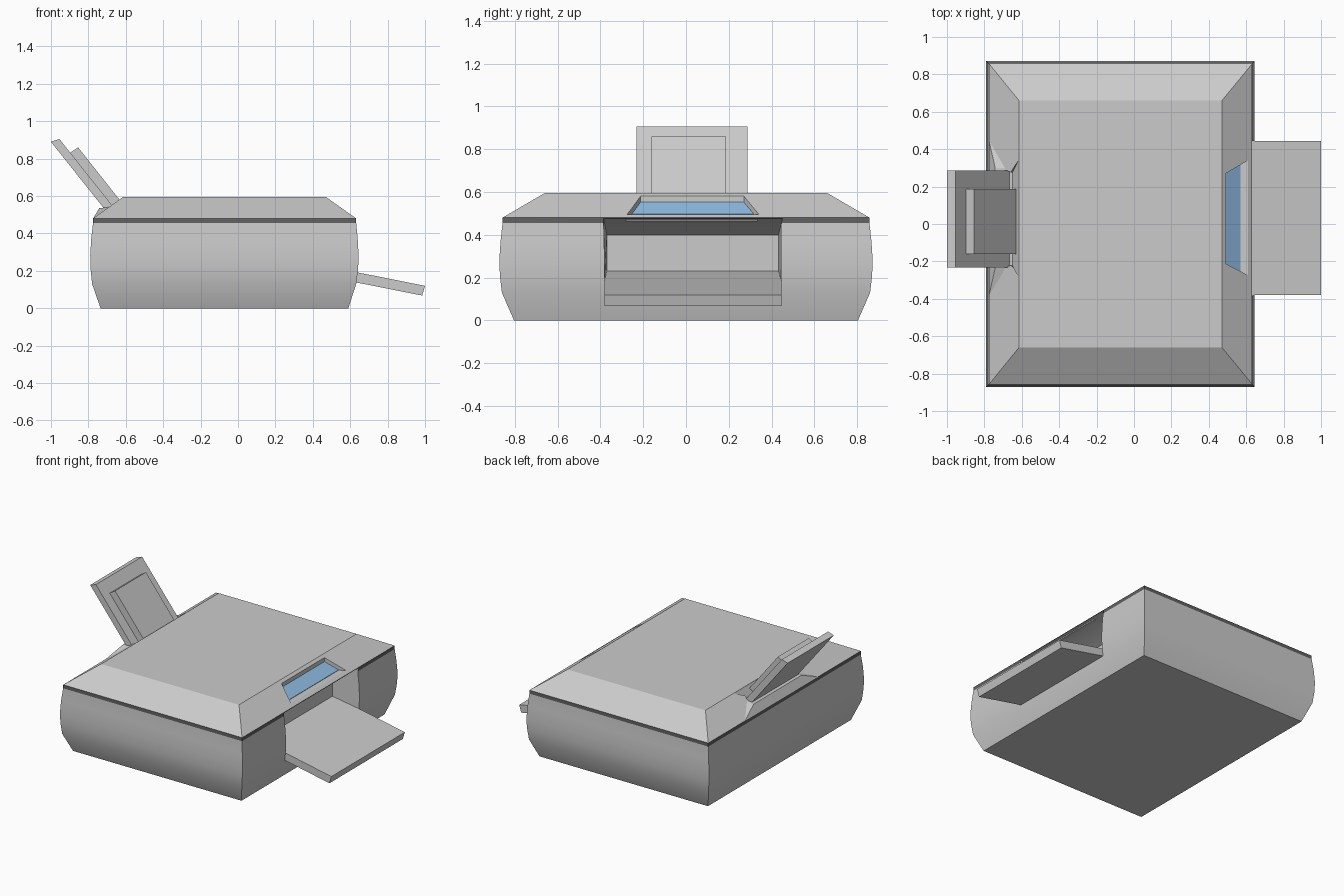
import bpy, bmesh, math

if "Cube" in bpy.data.objects:
    bpy.data.objects.remove(bpy.data.objects["Cube"])


def material(name, rgb):
    m = bpy.data.materials.new(name)
    m.diffuse_color = (*rgb, 1)
    m.use_nodes = True
    m.node_tree.nodes["Principled BSDF"].inputs["Base Color"].default_value = m.diffuse_color
    return m


def finish(name, bm, mats=()):
    bmesh.ops.recalc_face_normals(bm, faces=bm.faces)
    mesh = bpy.data.meshes.new(name)
    bm.to_mesh(mesh)
    bm.free()
    for m in mats:
        mesh.materials.append(m)
    ob = bpy.data.objects.new(name, mesh)
    bpy.context.collection.objects.link(ob)
    return ob


def loft(name, rings, mats=(), dark_band=None):
    """Join closed rings of points and cap both ends."""
    bm = bmesh.new()
    vs = [[bm.verts.new(p) for p in r] for r in rings]
    n = len(rings[0])
    for i in range(len(vs) - 1):
        for k in range(n):
            j = (k + 1) % n
            f = bm.faces.new((vs[i][k], vs[i][j], vs[i + 1][j], vs[i + 1][k]))
            f.material_index = int(i == dark_band)
    bm.faces.new(vs[0])
    bm.faces.new(vs[-1])
    return finish(name, bm, mats)


def prism(name, profile, y0, y1, mats=()):
    return loft(name, [[(x, y, z) for x, z in profile] for y in (y0, y1)], mats)


def flared(name, rows, mats=()):
    """Loft across y where each profile point has its own y limits."""
    return loft(name, [[(x, a, z) for x, z, a, b in rows],
                       [(x, b, z) for x, z, a, b in rows]], mats)


def cut(target, cutter):
    cutter.hide_render = True
    mod = target.modifiers.new("cut", 'BOOLEAN')
    mod.operation, mod.solver, mod.object = 'DIFFERENCE', 'EXACT', cutter
    bpy.context.view_layer.objects.active = target
    bpy.ops.object.modifier_apply(modifier=mod.name)
    bpy.data.objects.remove(cutter)


grey = material("grey", (0.8, 0.8, 0.8))
dark = material("dark_band", (0.12, 0.12, 0.12))
blue = material("blue_panel", (0.28, 0.52, 0.8))

# Housing: bulging base, dark seam band and bevelled lid (z, x min, x max, half depth)
sections = [(0, -.735, .59, .803), (.13, -.78, .632, .86), (.21, -.788, .642, .869),
            (.28, -.79, .645, .872), (.37, -.785, .64, .866), (.455, -.775, .632, .857),
            (.48, -.775, .632, .857), (.595, -.615, .47, .66)]
body = loft("printer_body",
            [[(a, -y, z), (b, -y, z), (b, y, z), (a, y, z)] for z, a, b, y in sections],
            (grey, dark), dark_band=5)

# Paper output opening
cut(body, flared("output_cutter", [(.44, .225, -.37, .432), (.80, .15, -.387, .452),
                                   (.80, .476, -.387, .452), (.625, .476, -.385, .45),
                                   (.44, .40, -.37, .432)], (grey,)))
# Display recess in the sloped lid
cut(body, flared("display_cutter", [(.49, .55, -.212, .27), (.57, .495, -.253, .317),
                                    (.61, .494, -.275, .34), (.61, .70, -.275, .34),
                                    (.49, .70, -.212, .27)], (grey,)))
# Paper feed recess in the opposite slope
cut(body, flared("feed_cutter", [(-.70, .538, -.23, .29), (-.65, .538, -.22, .275),
                                 (-.617, .592, -.285, .34), (-.617, .70, -.285, .34),
                                 (-.70, .70, -.23, .29)], (grey,)))

# Display panel and the thin lip beneath it
flared("display_panel", [(.491, .553, -.212, .27), (.57, .498, -.252, .316),
                         (.57, .49, -.252, .316), (.491, .545, -.212, .27)], (blue,))
prism("display_lip", [(.58, .464), (.615, .464), (.615, .481), (.58, .481)], -.28, .335)

# Output tray
prism("output_tray", [(.44, .231), (1.0, .12), (.985, .068), (.44, .176)], -.38, .445)

# Raised feed housing with flared cheeks
loft("feed_housing", [[(-.775, -.38, .48), (-.775, .445, .48), (-.68, .345, .53), (-.68, -.28, .53)],
                      [(-.742, -.235, .535), (-.742, .3, .535), (-.69, .3, .541), (-.69, -.235, .541)]])

# Paper support: wide back plate and smaller front plate
prism("paper_support", [(-1.0, .89), (-.955, .905), (-.665, .54), (-.71, .525)], -.232, .287)
prism("paper_guide", [(-.90, .83), (-.855, .86), (-.63, .576), (-.675, .546)], -.16, .187)

# Smooth the bulging walls while keeping corners crisp
bpy.ops.object.select_all(action='DESELECT')
body.select_set(True)
bpy.context.view_layer.objects.active = body
bpy.ops.object.shade_smooth_by_angle(angle=math.radians(25))
